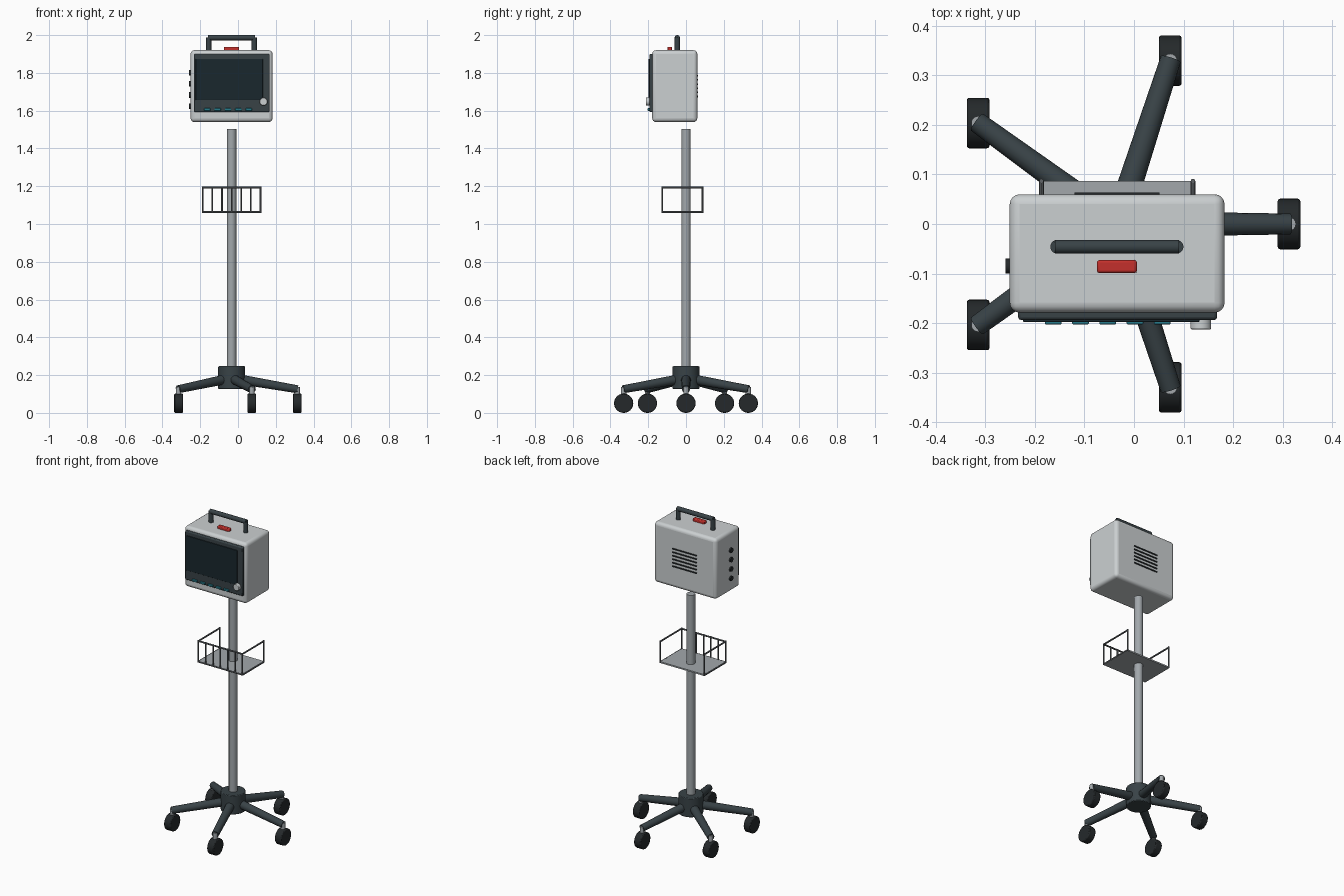
import bpy, math
from mathutils import Vector

if "Cube" in bpy.data.objects:
    bpy.data.objects.remove(bpy.data.objects["Cube"])

CX = -0.034  # shared axis of pole, monitor and basket


def material(name, rgb):
    m = bpy.data.materials.new(name)
    m.diffuse_color = (*rgb, 1)
    m.use_nodes = True
    m.node_tree.nodes["Principled BSDF"].inputs["Base Color"].default_value = m.diffuse_color
    return m


DARK = material("dark_plastic", (0.04, 0.055, 0.062))
BLACK = material("rubber", (0.018, 0.022, 0.024))
GLASS = material("screen_glass", (0.01, 0.02, 0.026))
TEAL = material("button_teal", (0.02, 0.2, 0.26))
RED = material("alarm_red", (0.55, 0.03, 0.025))
SHELL = material("shell_grey", (0.6, 0.63, 0.64))
METAL = material("metal_grey", (0.36, 0.39, 0.41))
WIRE = material("wire_grey", (0.12, 0.13, 0.14))


def finish(ob, name, mat, bevel=0, segs=2):
    ob.name = name
    if mat:
        ob.data.materials.append(mat)
    if bevel:
        b = ob.modifiers.new("bevel", 'BEVEL')
        b.width, b.segments = bevel, segs
    bpy.ops.object.shade_smooth_by_angle(angle=math.radians(35))
    return ob


def box(name, lo, hi, mat, bevel=0, segs=2):
    lo, hi = Vector(lo), Vector(hi)
    bpy.ops.mesh.primitive_cube_add(size=1, location=(lo + hi) / 2)
    ob = bpy.context.object
    ob.scale = hi - lo
    bpy.ops.object.transform_apply(location=False, rotation=False, scale=True)
    return finish(ob, name, mat, bevel, segs)


def rod(name, a, b, r, mat, r2=None, sides=24, bevel=0):
    a, b = Vector(a), Vector(b)
    d = b - a
    bpy.ops.mesh.primitive_cone_add(vertices=sides, radius1=r, radius2=r if r2 is None else r2,
                                    depth=d.length, location=(a + b) / 2)
    ob = bpy.context.object
    ob.rotation_euler = d.to_track_quat('Z', 'Y').to_euler()
    return finish(ob, name, mat, bevel)


# Stand: hub, pole and five legs with casters
rod("base_hub", (CX, 0, 0.127), (CX, 0, 0.247), 0.071, DARK, sides=32, bevel=0.004)
rod("pole", (CX, 0, 0.2), (CX, 0, 1.502), 0.025, METAL)
for i in range(5):
    a = math.radians(72 * i)
    c, s = math.cos(a), math.sin(a)
    x, y = CX + 0.347 * c, 0.347 * s
    rod(f"leg_{i}", (CX + 0.04 * c, 0.04 * s, 0.178), (CX + 0.35 * c, 0.35 * s, 0.125),
        0.026, DARK, r2=0.021, sides=16)
    rod(f"caster_stem_{i}", (x, y, 0.07), (x, y, 0.138), 0.014, METAL, sides=16)
    rod(f"caster_wheel_{i}", (x - 0.023, y, 0.051), (x + 0.023, y, 0.051), 0.051, BLACK,
        sides=32, bevel=0.005)

# Wire basket, open at the back
X0, X1, Y0, Y1, ZB, ZT = -0.187, 0.119, -0.126, 0.087, 1.063, 1.193
box("basket_tray", (X0 - 0.003, Y0, 1.058), (X1 + 0.003, Y1, 1.067), METAL)
path = [(X0, Y1), (X0, Y0), (X1, Y0), (X1, Y1)]
for i, (p, q) in enumerate(zip(path, path[1:])):
    rod(f"basket_rail_{i}", (*p, ZT), (*q, ZT), 0.005, WIRE, sides=10)
    rod(f"basket_bottom_rail_{i}", (*p, ZB), (*q, ZB), 0.005, WIRE, sides=10)
uprights = [(X0 + (X1 - X0) * i / 6, Y0) for i in range(7)] + [(X0, Y1), (X1, Y1)]
for i, p in enumerate(uprights):
    rod(f"basket_upright_{i}", (*p, ZB - 0.004), (*p, ZT + 0.005), 0.0045, WIRE, sides=10)

# Monitor housing, bezel and screen
box("monitor_housing", (CX - 0.217, -0.179, 1.54), (CX + 0.217, 0.06, 1.92), SHELL, 0.02, 4)
box("screen_bezel", (-0.234, -0.194, 1.593), (0.168, -0.17, 1.9), DARK, 0.006)
box("screen", (-0.224, -0.198, 1.656), (0.132, -0.185, 1.874), GLASS, 0.002)
for i in range(5):
    x = -0.163 + 0.055 * i
    box(f"front_button_{i}", (x - 0.017, -0.203, 1.599), (x + 0.017, -0.188, 1.613), TEAL, 0.003)
rod("control_knob", (0.135, -0.188, 1.648), (0.135, -0.213, 1.648), 0.021, SHELL, bevel=0.003)

# Carry handle and alarm light
HX = (-0.155, 0.086)
for side, x in zip(("left", "right"), HX):
    rod(f"handle_post_{side}", (x, -0.046, 1.905), (x, -0.046, 1.988), 0.0138, DARK, sides=20)
rod("handle_bar", (HX[0] - 0.005, -0.046, 1.986), (HX[1] + 0.005, -0.046, 1.986), 0.014, DARK, sides=20)
box("alarm_light", (-0.075, -0.099, 1.91), (0.006, -0.073, 1.937), RED, 0.005)

# Side sockets and rear vents
for i in range(4):
    z = 1.624 + 0.059 * i
    rod(f"side_socket_{i}", (-0.24, -0.085, z), (-0.26, -0.085, z), 0.015, BLACK, sides=20)
for i in range(6):
    z = 1.675 + 0.022 * i
    box(f"rear_vent_{i}", (CX - 0.086, 0.05, z - 0.004), (CX + 0.086, 0.064, z + 0.004), BLACK)
